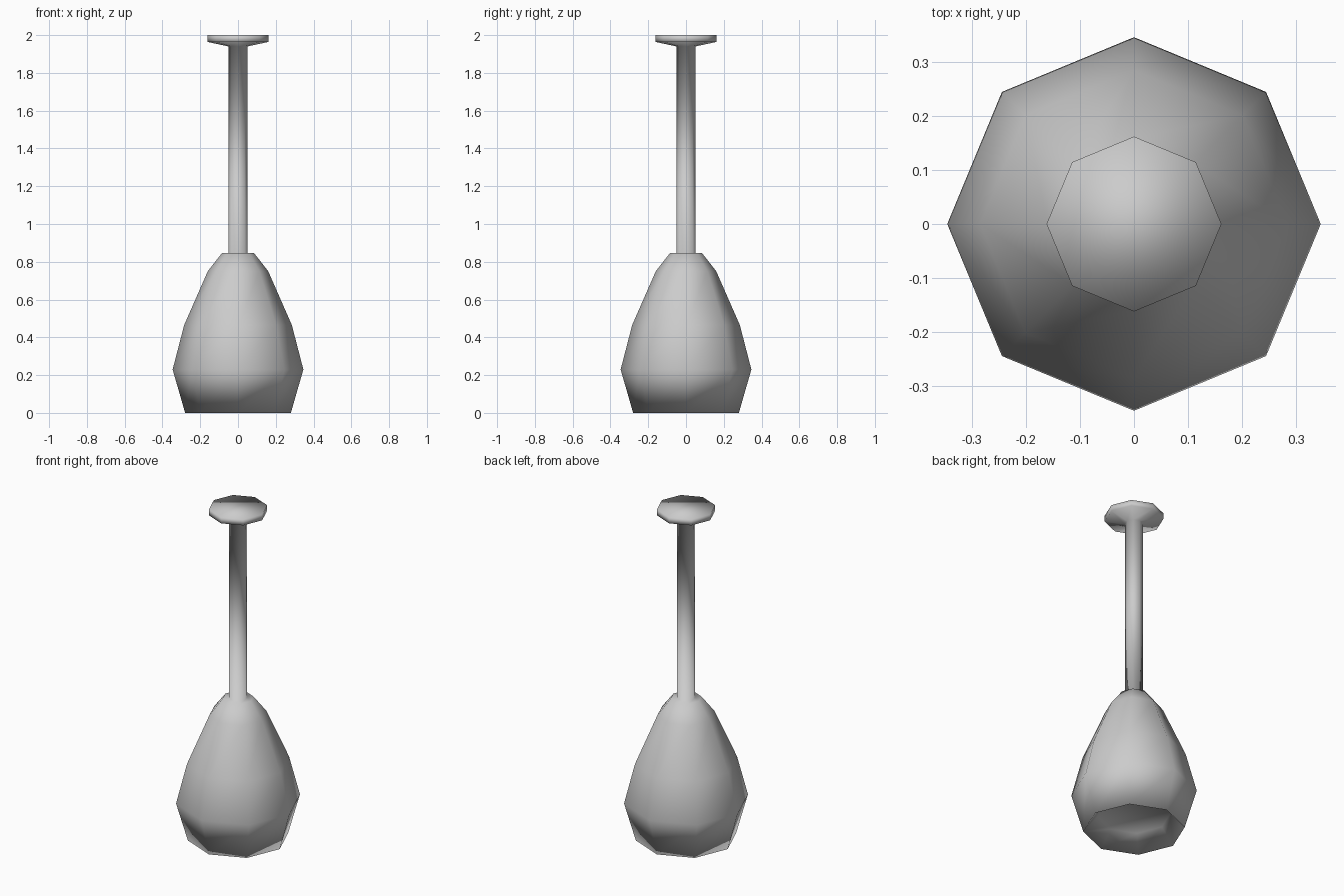
import bpy
import bmesh
from math import cos, sin, tau

SIDES = 8

default_cube = bpy.data.objects.get("Cube")
if default_cube:
    bpy.data.objects.remove(default_cube, do_unlink=True)

# One plain grey for the whole lamp
grey = bpy.data.materials.new("plain_grey")
grey.use_nodes = True
colour = (0.6, 0.6, 0.6, 1.0)
grey.diffuse_color = colour
grey.node_tree.nodes["Principled BSDF"].inputs["Base Color"].default_value = colour

# Radius and height of each ring, from the hollow underside to the ceiling plate
hollow = [(0.2, 0.09)]
shade = [(0.28, 0.0), (0.346, 0.23), (0.285, 0.465), (0.16, 0.75), (0.085, 0.846)]
stem = [(0.05, 0.846), (0.05, 1.94)]
ceiling_plate = [(0.162, 1.964), (0.162, 2.0)]


def lathe(name, profile, material):
    """Turn a profile about z, with flat end caps and shared, smooth rings."""
    bm = bmesh.new()
    rings = [
        [bm.verts.new((r * cos(tau * i / SIDES), r * sin(tau * i / SIDES), z))
         for i in range(SIDES)]
        for r, z in profile
    ]
    for low, high in zip(rings, rings[1:]):
        for i in range(SIDES):
            j = (i + 1) % SIDES
            bm.faces.new((low[i], low[j], high[j], high[i]))
    bm.faces.new(rings[0][::-1])
    bm.faces.new(rings[-1])
    for face in bm.faces:
        face.smooth = True
    mesh = bpy.data.meshes.new(name)
    bm.to_mesh(mesh)
    bm.free()
    mesh.materials.append(material)
    obj = bpy.data.objects.new(name, mesh)
    bpy.context.collection.objects.link(obj)
    return obj


# Hollow, shade, stem and ceiling plate are one continuous smooth skin
lathe("hanging_lamp", hollow + shade + stem + ceiling_plate, grey)
